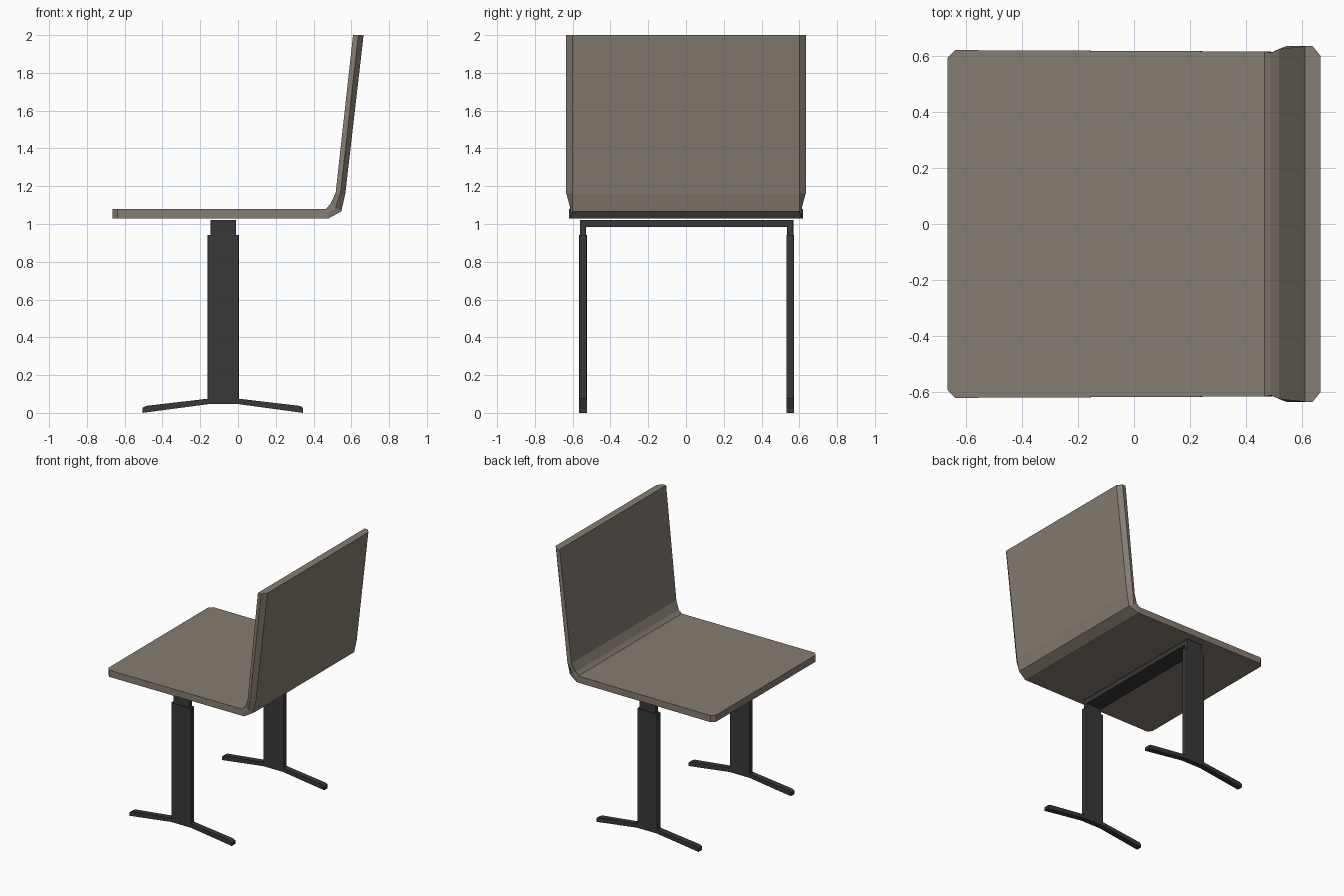
import bpy, bmesh

if "Cube" in bpy.data.objects:
    bpy.data.objects.remove(bpy.data.objects["Cube"])


def material(name, rgb):
    m = bpy.data.materials.new(name)
    m.diffuse_color = (*rgb, 1)
    m.use_nodes = True
    m.node_tree.nodes["Principled BSDF"].inputs["Base Color"].default_value = m.diffuse_color
    return m


SHELL = material("taupe", (0.235, 0.205, 0.165))
METAL = material("dark_metal", (0.04, 0.04, 0.04))


def finish(name, bm, mat):
    bmesh.ops.recalc_face_normals(bm, faces=bm.faces)
    mesh = bpy.data.meshes.new(name)
    bm.to_mesh(mesh)
    bm.free()
    mesh.materials.append(mat)
    ob = bpy.data.objects.new(name, mesh)
    bpy.context.collection.objects.link(ob)
    return ob


def box(name, x, y, z, mat, bevel=0.0):
    """Box from (min, max) ranges, with optional chamfered vertical edges."""
    bm = bmesh.new()
    bmesh.ops.create_cube(bm, size=1)
    for v in bm.verts:
        v.co = [r[0] if c < 0 else r[1] for c, r in zip(v.co, (x, y, z))]
    if bevel:
        upright = [e for e in bm.edges
                   if abs(e.verts[0].co.z - e.verts[1].co.z) > 0.01]
        bmesh.ops.bevel(bm, geom=upright, offset=bevel, segments=2,
                        profile=0.5, affect='EDGES')
    return finish(name, bm, mat)


def prism(name, profile, y, mat):
    """Extrude an xz profile along y."""
    bm = bmesh.new()
    face = bm.faces.new([bm.verts.new((px, y[0], pz)) for px, pz in profile])
    out = bmesh.ops.extrude_face_region(bm, geom=[face])
    moved = [g for g in out["geom"] if isinstance(g, bmesh.types.BMVert)]
    bmesh.ops.translate(bm, verts=moved, vec=(0, y[1] - y[0], 0))
    return finish(name, bm, mat)


# Seat and backrest shell: inner point, outer point, half widths (inner, mid, outer)
stations = [
    ((-0.665, 1.08), (-0.665, 1.03), (0.592, 0.592, 0.592)),
    ((-0.638, 1.08), (-0.638, 1.03), (0.62, 0.62, 0.62)),
    ((0.465, 1.08), (0.48, 1.03), (0.615, 0.615, 0.615)),
    ((0.488, 1.105), (0.547, 1.067), (0.611, 0.613, 0.6)),
    ((0.517, 1.165), (0.568, 1.16), (0.624, 0.634, 0.6)),
    ((0.609, 2.0), (0.665, 2.0), (0.634, 0.634, 0.6)),
]
bm = bmesh.new()
rings = []
for inner, outer, (wi, wm, wo) in stations:
    mid = [(a + b) / 2 for a, b in zip(inner, outer)]
    ring = [(inner, -wi), (inner, wi), (mid, wm),
            (outer, wo), (outer, -wo), (mid, -wm)]
    rings.append([bm.verts.new((p[0], w, p[1])) for p, w in ring])
for a, b in zip(rings, rings[1:]):
    for i in range(6):
        j = (i + 1) % 6
        bm.faces.new((a[i], a[j], b[j], b[i]))
bm.faces.new(rings[0])
bm.faces.new(rings[-1])
finish("seat_and_back", bm, SHELL)

# Two legs: sleeve, telescoping post and splayed foot
foot = [(-0.505, 0.0), (-0.505, 0.027), (-0.487, 0.037), (-0.16, 0.075),
        (0.005, 0.075), (0.327, 0.037), (0.345, 0.027), (0.345, 0.0),
        (0.005, 0.046), (-0.16, 0.046)]
for side, yc in (("right", -0.546), ("left", 0.552)):
    box(f"{side}_leg_sleeve", (-0.162, 0.006), (yc - 0.021, yc + 0.021),
        (0.05, 0.943), METAL, 0.008)
    box(f"{side}_leg_post", (-0.145, -0.01), (yc - 0.016, yc + 0.016),
        (0.9, 1.022), METAL, 0.005)
    prism(f"{side}_foot", foot, (yc - 0.021, yc + 0.021), METAL)

# Crossbar under the seat
box("crossbar", (-0.143, -0.012), (-0.55, 0.556), (0.985, 1.022), METAL)
